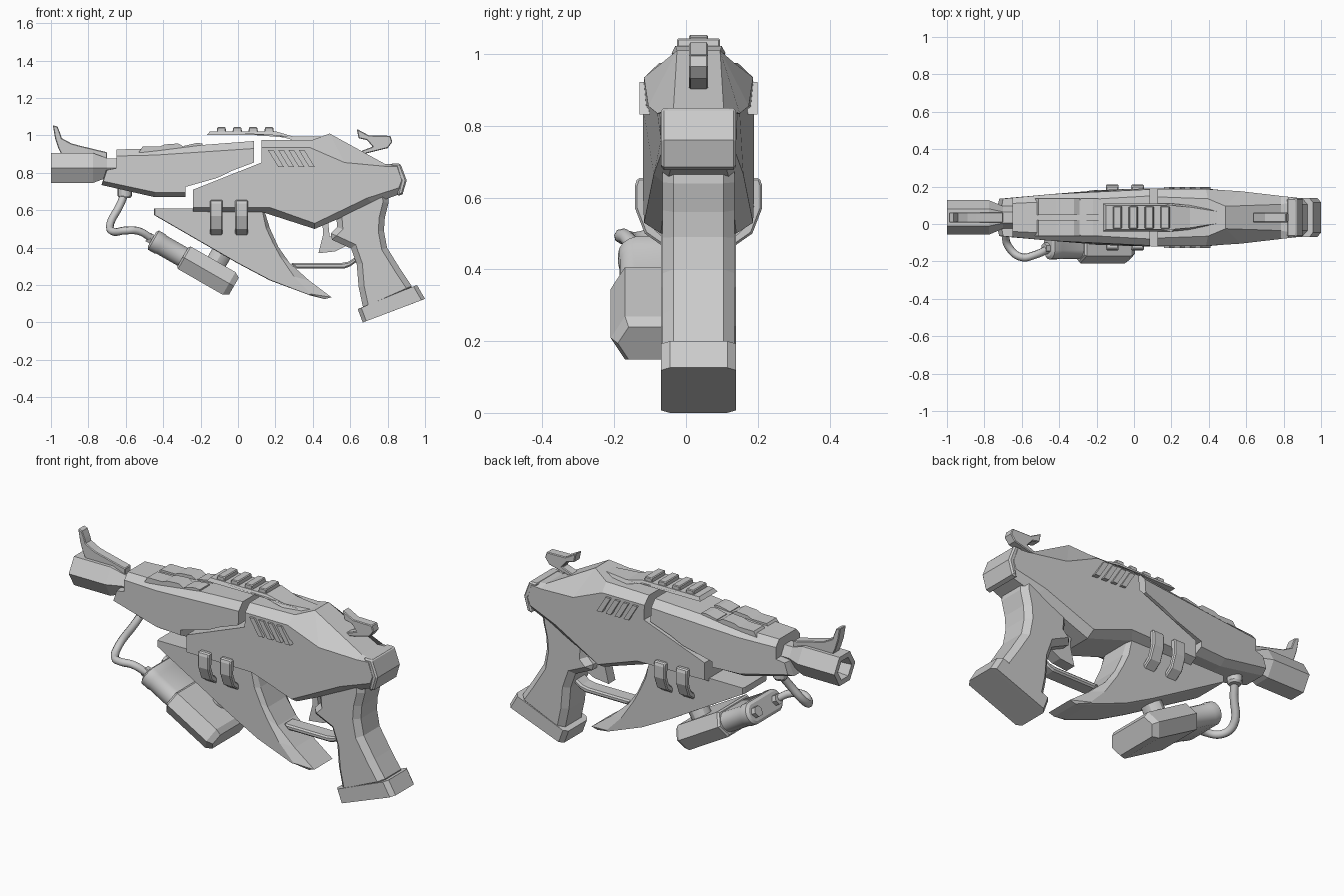
import bpy, bmesh, math
from mathutils import Vector

YC = 0.035  # side-to-side centre of the main body


def finish(name, rings, bevel=0):
    """Skin a list of equal-length vertex rings, cap both ends."""
    bm = bmesh.new()
    vs = [[bm.verts.new(p) for p in ring] for ring in rings]
    n = len(vs[0])
    for a, b in zip(vs, vs[1:]):
        for i in range(n):
            j = (i + 1) % n
            bm.faces.new((a[i], a[j], b[j], b[i]))
    bm.faces.new(vs[0])
    bm.faces.new(vs[-1])
    bmesh.ops.recalc_face_normals(bm, faces=bm.faces)
    me = bpy.data.meshes.new(name)
    bm.to_mesh(me)
    bm.free()
    ob = bpy.data.objects.new(name, me)
    bpy.context.collection.objects.link(ob)
    if bevel:
        m = ob.modifiers.new("edge", 'BEVEL')
        m.width, m.segments = bevel, 1
        m.limit_method, m.angle_limit = 'ANGLE', math.radians(60)
    return ob


def slab(name, outer, inner):
    """Body with a rim ring and an outer side face; points are (x, z, half width)."""
    ring = lambda pts, s: [(x, YC + s * h, z) for x, z, h in pts]
    return finish(name, [ring(inner, -1), ring(outer, -1), ring(outer, 1), ring(inner, 1)])


def prism(name, pts, lo, hi, axis='y', bevel=0):
    if axis == 'y':
        rings = [[(x, t, z) for x, z in pts] for t in (lo, hi)]
    else:
        rings = [[(t, y, z) for y, z in pts] for t in (lo, hi)]
    return finish(name, rings, bevel)


def plate(name, pts, h, bevel=0):
    return prism(name, pts, YC - h, YC + h, 'y', bevel)


def turned(name, start, direction, steps, sides, smooth=False, stretch=0):
    """Lathe: steps are (distance along axis, radius); stretch widens it sideways."""
    q = Vector(direction).to_track_quat('Z', 'Y')
    rings = [[Vector(start) + q @ Vector((r * math.cos(a) + math.copysign(stretch, math.cos(a)),
                                          r * math.sin(a), s))
              for a in (2 * math.pi * k / sides for k in range(sides))] for s, r in steps]
    ob = finish(name, rings)
    if smooth:
        bpy.ops.object.select_all(action='DESELECT')
        bpy.context.view_layer.objects.active = ob
        ob.select_set(True)
        bpy.ops.object.shade_smooth_by_angle()
    return ob


# rear body with chamfered top and bottom
slab("rear_body",
     [(-.24, .71, .10), (.125, .855, .12), (.125, .975, .11), (.395, .975, .10), (.49, 1.01, .06),
      (.785, .848, .07), (.865, .848, .085), (.90, .76, .09), (.875, .69, .075),
      (.725, .635, .09), (.41, .50, .105), (.13, .59, .105), (-.24, .59, .10)],
     [(-.24, .71, .145), (.125, .855, .155), (.125, .935, .152), (.385, .935, .152), (.57, .855, .14),
      (.785, .835, .115), (.85, .835, .107), (.875, .76, .105), (.86, .72, .105),
      (.69, .665, .125), (.41, .53, .152), (.17, .615, .155), (-.24, .615, .145)])
# butt plate
plate("butt_plate", [(.815, .85), (.868, .85), (.902, .76), (.88, .685), (.85, .675), (.87, .76)],
      .105, .008)
# raised slanted vents, through both sides
for i in range(4):
    x = .16 + .055 * i
    plate(f"vent_{i}", [(x, .922), (x + .03, .922), (x + .085, .832), (x + .055, .832)], .164)

# front body, separated from the rear by a slanted gap
slab("front_body",
     [(-.65, .925, .075), (-.44, .93, .085), (.085, .97, .115), (.085, .855, .12), (-.035, .81, .12),
      (-.11, .773, .115), (-.28, .725, .10), (-.28, .67, .09), (-.445, .67, .085),
      (-.73, .735, .06), (-.705, .815, .07), (-.65, .825, .07)],
     [(-.65, .89, .105), (-.44, .895, .125), (.085, .93, .15), (.085, .855, .155), (-.035, .81, .152),
      (-.11, .773, .15), (-.28, .725, .138), (-.28, .695, .138), (-.44, .695, .125),
      (-.72, .755, .10), (-.70, .815, .10), (-.65, .825, .105)])
# raised blocks on top of the front body
for s in (-1, 1):
    lo, hi = sorted((YC + s * .014, YC + s * .10))
    prism("front_top_block", [(-.53, .91), (-.51, .94), (-.42, .94), (-.39, .952), (-.32, .957),
                              (-.29, .94), (-.29, .91)], lo, hi)
    prism("mid_top_block", [(-.29, .91), (-.285, .945), (-.22, .96), (-.19, .957), (-.19, .91)], lo, hi)

# hexagonal muzzle with a bore
turned("muzzle", (-1, YC, .826), (1, 0, 0),
       [(.09, .05), (0, .06), (0, .092), (.225, .092), (.30, .06), (.42, .06)], 6)
# front sight
plate("front_sight", [(-.99, 1.055), (-.965, 1.047), (-.95, 1.01), (-.942, .985), (-.89, .957),
                      (-.845, .945), (-.70, .91), (-.70, .87), (-.8, .87), (-.9, .9), (-.945, .9),
                      (-.96, .93), (-.978, .985)], .027, .004)

# top rail, floating over the gap, with cross ribs
rail = [(-.165, 1.003), (-.15, 1.022), (.20, 1.022), (.30, .993), (.46, .993),
        (.47, .98), (.44, .973), (.30, .973), (.20, 1.003)]
width = [.075, .065, .065, .055, .03, .03, .035, .065, .075]
finish("top_rail", [[(x, YC + s * h, z) for (x, z), h in zip(rail, width)] for s in (-1, 1)])
for i in range(4):
    x = -.115 + .085 * i
    plate(f"rail_rib_{i}", [(x, 1.01), (x + .004, 1.044), (x + .048, 1.044), (x + .053, 1.01)], .06, .004)
# rear sight
plate("rear_sight", [(.635, 1.035), (.70, 1.0), (.815, .998), (.825, .965), (.80, .932), (.63, .89),
                     (.64, .91), (.72, .94), (.69, .975), (.645, .985)], .026, .004)

# lower fin with chamfered trailing edge
F, B = .105, .08
slab("lower_fin",
     [(-.45, .61, .09), (.137, .61, B), (.17, .505, B), (.215, .405, B), (.276, .318, B),
      (.38, .225, B), (.50, .135, B), (.465, .125, B), (.385, .145, .09), (.17, .225, .09),
      (0, .315, .09), (-.45, .575, .09)],
     [(-.445, .61, F), (.127, .61, F), (.15, .505, F), (.185, .43, F), (.225, .355, F),
      (.30, .245, F), (.39, .152, F), (.387, .15, F), (.38, .148, F), (.17, .228, F),
      (0, .318, F), (-.445, .575, F)])

# grip and its foot
plate("grip", [(.52, .64), (.80, .72), (.805, .64), (.785, .56), (.78, .49), (.797, .40), (.865, .29),
               (.945, .17), (.675, .05), (.645, .19), (.635, .31), (.605, .395), (.475, .455), (.53, .51)],
      .10, .03)
slab("grip_foot", [(.64, .072, .08), (.667, 0, .08), (1.0, .126, .08), (.957, .20, .08)],
     [(.659, .079, .104), (.686, .007, .104), (.981, .119, .104), (.938, .193, .104)])
# trigger and guard
plate("trigger", [(.45, .56), (.455, .47), (.43, .37), (.52, .38), (.60, .42), (.57, .45), (.49, .46),
                  (.48, .56)], .03)
plate("trigger_guard", [(.28, .318), (.31, .289), (.57, .289), (.60, .30), (.65, .335), (.65, .365),
                        (.59, .325), (.55, .318)], .042, .008)

# side straps, both sides
strap = [(.14, .655), (.17, .655), (.177, .635), (.177, .57), (.15, .50), (.10, .465), (.075, .475),
         (.13, .525), (.148, .575)]
for s in (-1, 1):
    for x in (-.15, -.015):
        prism("side_strap", [(YC + s * y, z) for y, z in strap], x, x + .068, 'x', .006)

# wide gas tank with a rounded neck and two nuts, slung under the fin
start, axis = Vector((-.46, -.04, .445)), Vector((.868, 0, -.497))
turned("tank_neck", start, axis,
       [(0, .045), (.01, .06), (.05, .06), (.06, .056), (.21, .056)], 18, True, .09)
for s in (-1, 1):
    turned("tank_nut", start + Vector((0, s * .09, 0)), axis, [(-.025, .03), (.01, .03)], 6)
turned("tank", start, axis, [(.19, .07), (.20, .08), (.475, .08), (.505, .06)], 6, stretch=.09)
turned("tank_mount", start + axis * .36 + Vector((0, .065, 0)), (.497, 0, .868),
       [(0, .055), (.15, .055)], 12, True)

# hose and its flange
turned("hose_flange", (-.605, YC, .665), (0, 0, 1), [(0, .03), (.012, .038), (.06, .038)], 12, True)
curve = bpy.data.curves.new("hose", 'CURVE')
curve.dimensions = '3D'
curve.bevel_depth, curve.bevel_resolution, curve.resolution_u = .021, 2, 6
curve.use_fill_caps = True
path = [(-.605, .035, .69), (-.63, .0, .63), (-.685, -.07, .515), (-.665, -.13, .485),
        (-.60, -.178, .492), (-.53, -.165, .488), (-.45, -.13, .44)]
sp = curve.splines.new('BEZIER')
sp.bezier_points.add(len(path) - 1)
for bp, co in zip(sp.bezier_points, path):
    bp.co = co
    bp.handle_left_type = bp.handle_right_type = 'AUTO'
bpy.context.collection.objects.link(bpy.data.objects.new("hose", curve))
